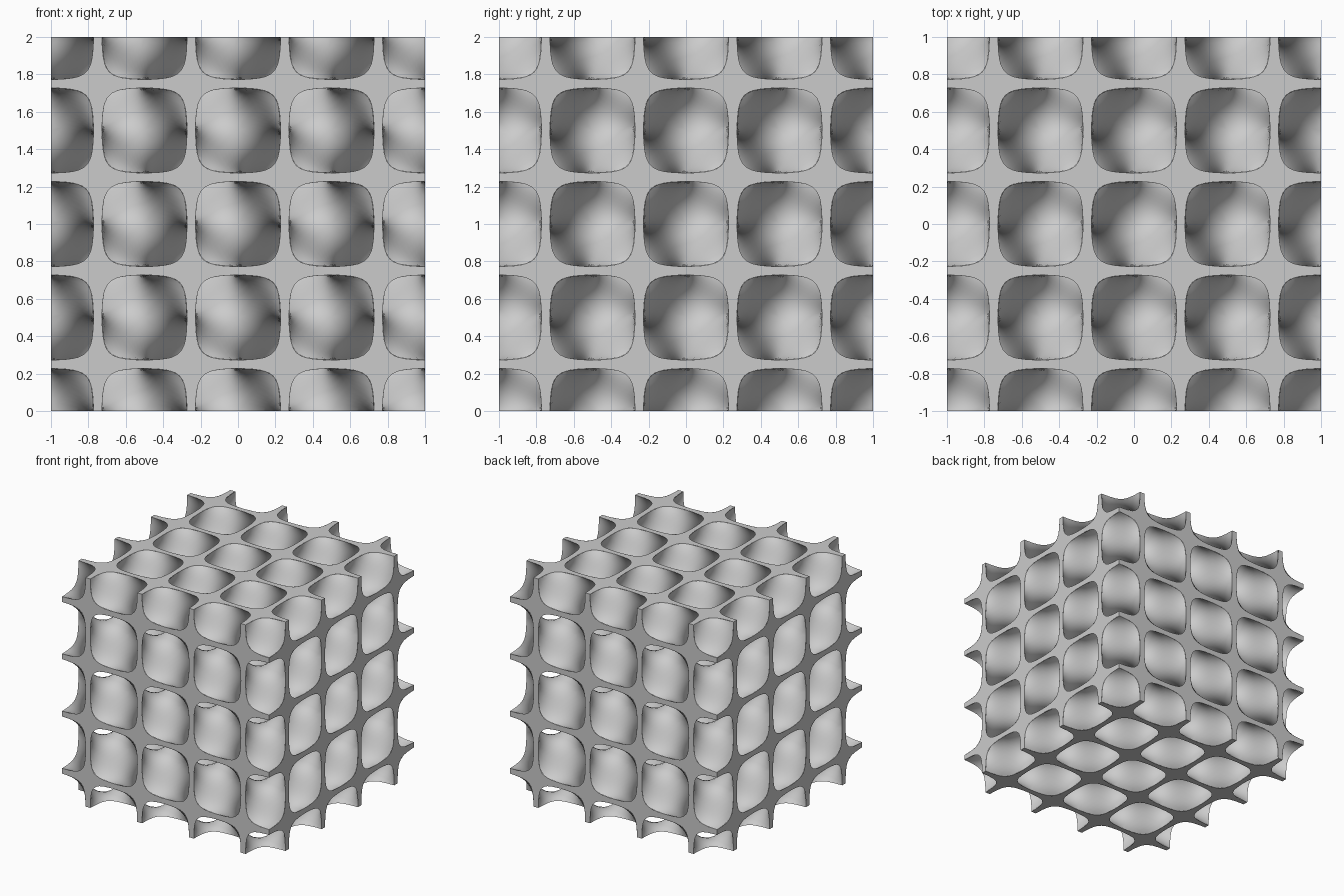
import bpy, bmesh, math
from mathutils import Vector

CELL = 0.25            # side of one patch octant
HALF_PI = math.pi / 2
LEVEL = 0.145          # half thickness of the wall, as a field level
STEPS = 6              # grid steps along each patch quad

old = bpy.data.objects.get("Cube")
if old:
    bpy.data.objects.remove(old, do_unlink=True)

grey = bpy.data.materials.new("light_grey")
grey.use_nodes = True
grey.diffuse_color = (0.6, 0.6, 0.6, 1)
grey.node_tree.nodes["Principled BSDF"].inputs["Base Color"].default_value = (0.6, 0.6, 0.6, 1)


def field(p):
    return math.prod(math.cos(a) for a in p) - math.prod(math.sin(a) for a in p)


def gradient(p):
    cx, cy, cz = (math.cos(a) for a in p)
    sx, sy, sz = (math.sin(a) for a in p)
    return Vector((-sx * cy * cz - cx * sy * sz,
                   -cx * sy * cz - sx * cy * sz,
                   -cx * cy * sz - sx * sy * cz))


def fold(index, u):
    """Coordinate of u (0..1) in a mirrored row of octants."""
    return CELL * (index + 1 - u if index % 2 else index + u)


def make_object(name, bm):
    bmesh.ops.translate(bm, verts=bm.verts, vec=(0, 0, 1))
    mesh = bpy.data.meshes.new(name)
    bm.to_mesh(mesh)
    bm.free()
    mesh.materials.append(grey)
    obj = bpy.data.objects.new(name, mesh)
    bpy.context.collection.objects.link(obj)
    return obj


def wall_patch(side):
    """Three quad grids over a skew hexagon, moved to one side of the wall."""
    ring = [Vector(v) for v in ((1, 0, 0), (1, 1, 0), (0, 1, 0),
                                (0, 1, 1), (0, 0, 1), (1, 0, 1))]
    centre = Vector((0.5, 0.5, 0.5))
    points, quads = [], []
    for k in (0, 2, 4):
        a, b, c = ring[k], ring[k + 1], ring[(k + 2) % 6]
        base = len(points)
        for i in range(STEPS + 1):
            for j in range(STEPS + 1):
                s, t = i / STEPS, j / STEPS
                p = (centre.lerp(a, s)).lerp(c.lerp(b, s), t) * HALF_PI
                for _ in range(8):
                    g = gradient(p)
                    p = p - g * (field(p) / g.length_squared)
                n = gradient(p).normalized()
                for _ in range(8):
                    p = p + n * ((side * LEVEL - field(p)) / gradient(p).dot(n))
                points.append(p / HALF_PI)
        row = STEPS + 1
        for i in range(STEPS):
            for j in range(STEPS):
                q = base + i * row + j
                quad = [q, q + row, q + row + 1, q + 1]
                w = [points[x] for x in quad]
                normal = (w[2] - w[0]).cross(w[3] - w[1])
                if normal.dot(gradient(w[0] * HALF_PI)) * side < 0:
                    quad.reverse()
                quads.append(quad)
    return points, quads


# Curved walls: repeat both sides of the patch, then trim to the cube
bm = bmesh.new()
patches = [wall_patch(1), wall_patch(-1)]
octants = range(-5, 5)
for i in octants:
    for j in octants:
        for k in octants:
            if (i + j + k) % 2:
                continue
            for points, quads in patches:
                vs = [bm.verts.new((fold(i, p.x), fold(j, p.y), fold(k, p.z)))
                      for p in points]
                for quad in quads:
                    bm.faces.new([vs[q] for q in quad]).smooth = True
bmesh.ops.remove_doubles(bm, verts=bm.verts, dist=0.0002)
for axis in range(3):
    for sign in (-1, 1):
        out = Vector((0, 0, 0))
        out[axis] = sign
        bmesh.ops.bisect_plane(bm, geom=bm.verts[:] + bm.edges[:] + bm.faces[:],
                               dist=0.00001, plane_co=out, plane_no=out,
                               clear_outer=True)
make_object("curved_walls", bm)


# Flat rims around the openings on the six cube faces
def rim_quarter(steps=16):
    """Pairs of points: on the opening's curve, and on the tile border."""
    pairs = []
    for k in range(steps + 1):
        a = HALF_PI * k / steps
        d = Vector((math.cos(a), math.sin(a)))
        border = d / max(d)
        low, high = 0.0, 1.0
        for _ in range(40):
            mid = (low + high) / 2
            q = border * (mid * HALF_PI)
            if math.cos(q.x) * math.cos(q.y) > LEVEL:
                low = mid
            else:
                high = mid
        pairs.append((border * low, border))
    return pairs


bm = bmesh.new()
quarter = rim_quarter()
for axis in range(3):
    for sign in (-1, 1):
        for i in range(-4, 4):
            for j in range(-4, 4):
                rows = []
                for pair in quarter:
                    row = []
                    for q in pair:
                        co = [fold(i, q.x), fold(j, q.y)]
                        co.insert(axis, sign)
                        row.append(bm.verts.new(co))
                    rows.append(row)
                for r, s in zip(rows, rows[1:]):
                    face = bm.faces.new((r[0], r[1], s[1], s[0]))
                    face.normal_update()
                    if face.normal[axis] * sign < 0:
                        face.normal_flip()
bmesh.ops.remove_doubles(bm, verts=bm.verts, dist=0.0001)
make_object("flat_rims", bm)
